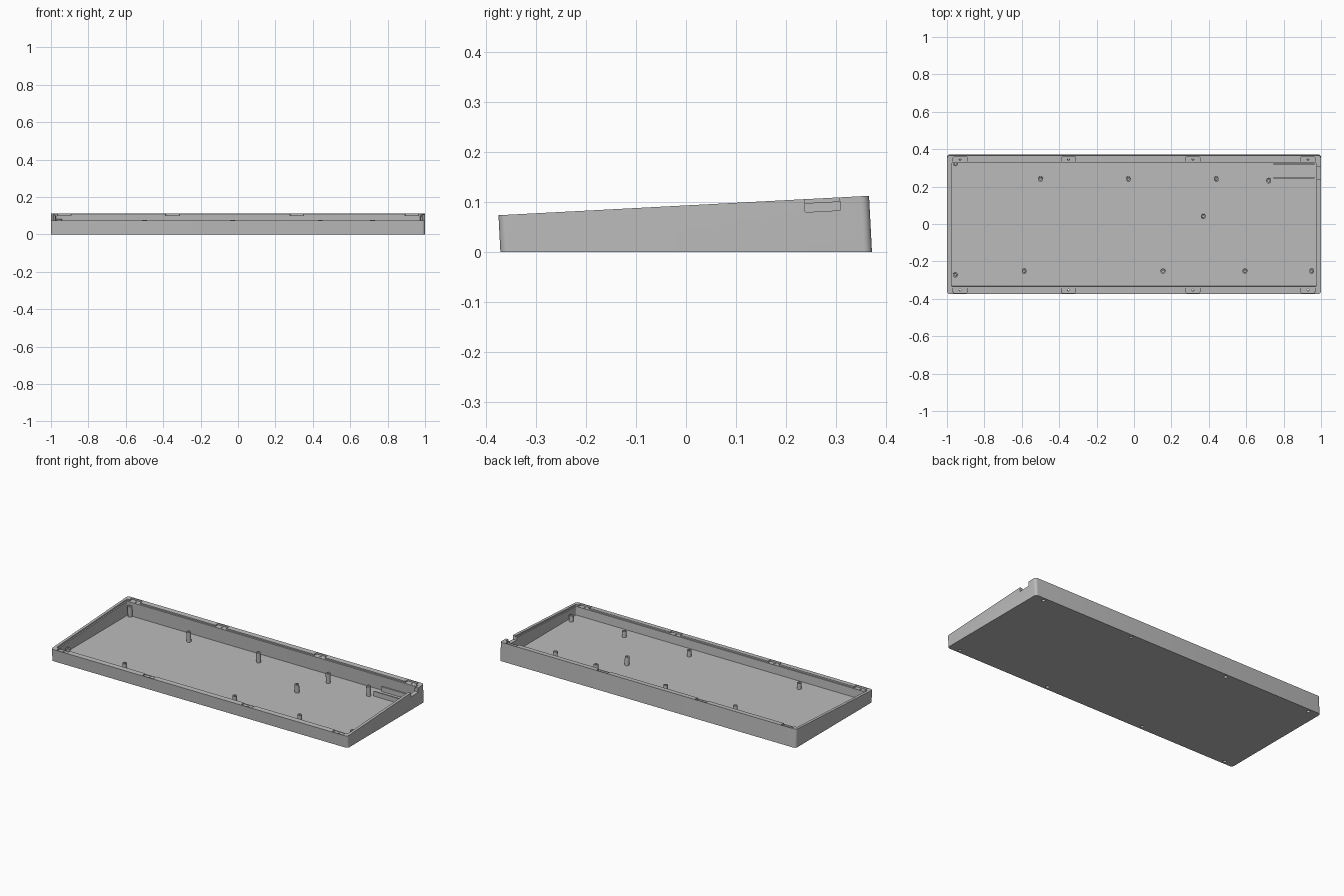
import bpy, bmesh
from math import radians, cos, sin, pi
from mathutils import Matrix, Vector

cube = bpy.data.objects.get("Cube")
if cube:
    bpy.data.objects.remove(cube, do_unlink=True)

mat = bpy.data.materials.new("case_grey")
mat.use_nodes = True
grey = (0.5, 0.5, 0.5, 1)
mat.diffuse_color = grey
mat.node_tree.nodes["Principled BSDF"].inputs["Base Color"].default_value = grey

# Tilted frame: origin on the front top edge, y up the sloping rim, z out of it
LENGTH, FLOOR, RIM = 0.742, 0.016, 0.035
TILT = Matrix.Translation((0, -0.375, 0.073)) @ Matrix.Rotation(radians(3), 4, 'X')
LEVEL = Matrix.Identity(4)


def outline(x0, x1, y0, y1, r, steps=6):
    """Rounded rectangle, counter-clockwise."""
    corners = [(x1 - r, y0 + r, -pi / 2), (x1 - r, y1 - r, 0),
               (x0 + r, y1 - r, pi / 2), (x0 + r, y0 + r, pi)]
    return [(cx + r * cos(a + i * pi / 2 / steps), cy + r * sin(a + i * pi / 2 / steps))
            for cx, cy, a in corners for i in range(steps + 1)]


def circle(x, y, r, n=20):
    return [(x + r * cos(2 * pi * i / n), y + r * sin(2 * pi * i / n)) for i in range(n)]


def prism(name, points, z0, z1, frame=LEVEL, floor=None):
    """Extrude an outline; optionally trim it off below a level height."""
    bm = bmesh.new()
    base = bm.faces.new([bm.verts.new((x, y, z0)) for x, y in points])
    top = bmesh.ops.extrude_face_region(bm, geom=[base])["geom"]
    bmesh.ops.translate(bm, vec=(0, 0, z1 - z0),
                        verts=[v for v in top if isinstance(v, bmesh.types.BMVert)])
    bm.transform(frame)
    if floor is not None:
        cut = bmesh.ops.bisect_plane(bm, geom=bm.verts[:] + bm.edges[:] + bm.faces[:],
                                     plane_co=(0, 0, floor), plane_no=(0, 0, 1),
                                     clear_inner=True)["geom_cut"]
        bmesh.ops.contextual_create(bm, geom=[e for e in cut if isinstance(e, bmesh.types.BMEdge)])
    bmesh.ops.recalc_face_normals(bm, faces=bm.faces)
    mesh = bpy.data.meshes.new(name)
    bm.to_mesh(mesh)
    bm.free()
    mesh.materials.append(mat)
    obj = bpy.data.objects.new(name, mesh)
    bpy.context.collection.objects.link(obj)
    return obj


def carve(target, cutter):
    mod = target.modifiers.new("carve", 'BOOLEAN')
    mod.operation, mod.solver, mod.object = 'DIFFERENCE', 'EXACT', cutter
    bpy.context.view_layer.objects.active = target
    bpy.ops.object.modifier_apply(modifier=mod.name)
    bpy.data.objects.remove(cutter, do_unlink=True)


def finish(obj):
    bpy.ops.object.select_all(action='DESELECT')
    obj.select_set(True)
    bpy.context.view_layer.objects.active = obj
    bpy.ops.object.shade_smooth_by_angle(angle=radians(30))


# Tray: wedge body, hollow and stepped inner ledge
tray = prism("tray", outline(-1, 1, 0, LENGTH, 0.016), -0.25, 0, TILT, 0)
carve(tray, prism("hollow", outline(-0.975, 0.975, RIM + 0.005, LENGTH - RIM - 0.005, 0.006),
                  -0.25, 0.05, TILT, FLOOR))
carve(tray, prism("ledge", outline(-0.983, 0.983, RIM - 0.003, LENGTH - RIM + 0.003, 0.006),
                  -0.008, 0.05, TILT))

# Screw pockets along both long rims, with bores and counterbores below
for x in (-0.93, -0.35, 0.315, 0.93):
    for y0, y1 in ((0.005, RIM + 0.002), (LENGTH - RIM - 0.002, LENGTH - 0.005)):
        carve(tray, prism("pocket", outline(x - 0.037, x + 0.037, y0, y1, 0.008), -0.01, 0.05, TILT))
        mid = (y0 + y1) / 2
        carve(tray, prism("bore", circle(x, mid, 0.005), -0.25, 0.05, TILT))
        foot_y = (TILT @ Vector((x, mid, -0.09))).y
        carve(tray, prism("counterbore", circle(x, foot_y, 0.01), -0.05, 0.02))

# Connector notch in the left wall
carve(tray, prism("notch", outline(0.95, 1.1, 0.613, 0.683, 0.003), -0.026, 0.05, TILT))
finish(tray)

# Standoffs: cut parallel to the sloping rim, with a blind screw hole
posts = [(-0.955, 0.32), (-0.5, 0.237), (-0.03, 0.237), (0.44, 0.237), (0.72, 0.228),
         (0.37, 0.037), (-0.955, -0.275), (-0.587, -0.255), (0.155, -0.255),
         (0.593, -0.255), (0.95, -0.255)]
for i, (x, y) in enumerate(posts):
    v = (y + 0.375) / cos(radians(3))
    post = prism(f"standoff_{i + 1}", circle(x, v, 0.013), -0.15, -0.028, TILT, FLOOR - 0.004)
    carve(post, prism("screw_hole", circle(x, v, 0.006), -0.045, 0, TILT))
    finish(post)

# Pair of guide rails for the connector board
for name, y in (("rear_guide_rail", 0.32), ("front_guide_rail", 0.246)):
    prism(name, outline(0.745, 0.965, y - 0.004, y + 0.004, 0.001, 2), FLOOR - 0.004, 0.045)
